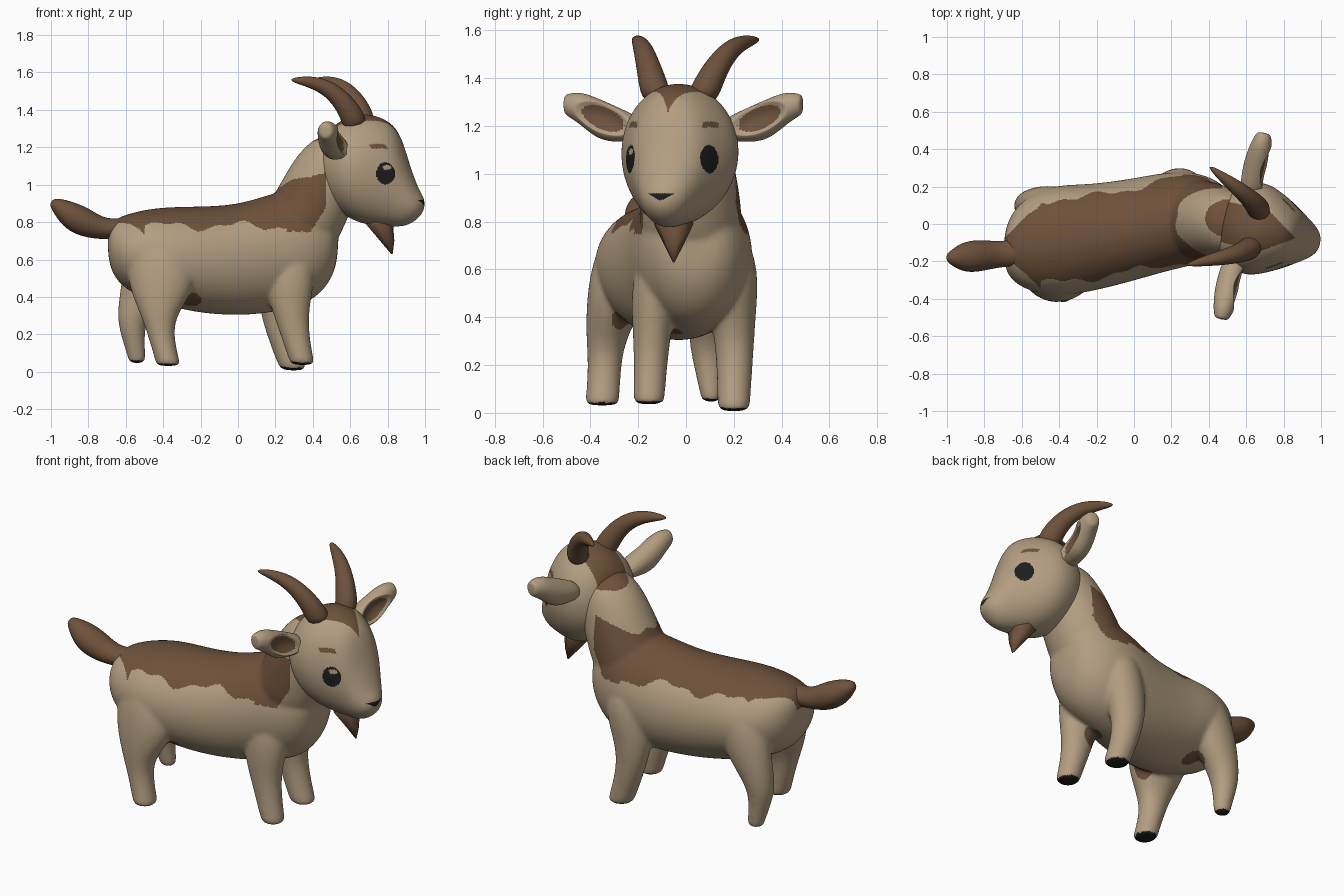
import bpy, bmesh, math
from mathutils import Vector, Matrix

if "Cube" in bpy.data.objects:
    bpy.data.objects.remove(bpy.data.objects["Cube"])


def material(name, rgb):
    m = bpy.data.materials.new(name)
    m.use_nodes = True
    m.diffuse_color = (*rgb, 1)
    m.node_tree.nodes["Principled BSDF"].inputs["Base Color"].default_value = (*rgb, 1)
    return m


MATS = [material("tan coat", (.45, .34, .22)),
        material("brown coat", (.155, .083, .044)),
        material("black", (.012, .012, .013))]
TAN, BROWN, BLACK = range(3)
X, Y, Z = Vector((1, 0, 0)), Vector((0, 1, 0)), Vector((0, 0, 1))


def tube(name, sections, side=Y, axis=None, sides=16):
    """Loft ellipses; a section is (x, y, z, radius along side, other radius)."""
    bm = bmesh.new()
    centres = [Vector(s[:3]) for s in sections]
    rings = []
    for i, (c, s) in enumerate(zip(centres, sections)):
        t = axis or centres[min(i + 1, len(centres) - 1)] - centres[max(i - 1, 0)]
        up = t.cross(side).normalized()
        ring = []
        for k in range(sides):
            a = math.tau * k / sides
            ring.append(bm.verts.new(c + side * s[3] * math.cos(a) + up * s[4] * math.sin(a)))
        rings.append(ring)
    for a, b in zip(rings, rings[1:]):
        for k in range(sides):
            n = (k + 1) % sides
            bm.faces.new((a[k], a[n], b[n], b[k]))
    bm.faces.new(rings[0])
    bm.faces.new(rings[-1])
    bmesh.ops.recalc_face_normals(bm, faces=bm.faces)
    mesh = bpy.data.meshes.new(name)
    bm.to_mesh(mesh)
    bm.free()
    ob = bpy.data.objects.new(name, mesh)
    bpy.context.collection.objects.link(ob)
    return ob


def apply_modifiers(ob):
    deps = bpy.context.evaluated_depsgraph_get()
    mesh = bpy.data.meshes.new_from_object(ob.evaluated_get(deps))
    ob.modifiers.clear()
    ob.data = mesh


def subdivide(ob, levels):
    ob.modifiers.new("subdivision", "SUBSURF").levels = levels
    apply_modifiers(ob)


def finish(ob, rule):
    """Smooth shading, and a colour for each face from rule(centre, normal)."""
    ob.data.materials.clear()
    for m in MATS:
        ob.data.materials.append(m)
    for p in ob.data.polygons:
        p.use_smooth = True
        p.material_index = rule(p.center, p.normal)


def all_brown(c, n):
    return BROWN


# Trunk, neck and legs, fused into one skin
trunk = [(x, y, (top + low) / 2, w, (top - low) / 2) for x, y, top, low, w in [
    (-.70, -.14, .79, .58, .10), (-.63, -.11, .84, .44, .23), (-.45, -.09, .885, .37, .31),
    (-.25, -.08, .89, .31, .295), (0, -.03, .895, .29, .28), (.2, .02, .97, .31, .27),
    (.35, .03, .99, .35, .25), (.46, .03, .95, .42, .20), (.54, .03, .84, .57, .12)]]
neck = [(.28, .02, .68, .23, .22), (.40, .02, .89, .215, .21),
        (.475, .01, 1.07, .19, .195), (.59, 0, 1.22, .15, .15)]
rear_right = [(-.43, -.21, .80, .10, .10), (-.42, -.25, .66, .14, .18), (-.40, -.29, .48, .13, .20),
              (-.425, -.335, .31, .085, .10), (-.415, -.34, .20, .07, .07),
              (-.375, -.35, .05, .073, .066), (-.372, -.35, .03, .07, .065)]
rear_left = [(-.43, .05, .78, .10, .10), (-.43, .08, .64, .13, .17), (-.49, .105, .46, .10, .14),
             (-.565, .095, .30, .085, .085), (-.565, .095, .20, .065, .065),
             (-.54, .105, .07, .045, .048), (-.54, .105, .045, .04, .045)]
front_right = [(.28, -.09, .72, .09, .10), (.28, -.12, .55, .11, .14), (.275, -.14, .40, .09, .12),
               (.29, -.145, .25, .073, .083), (.34, -.155, .06, .067, .067),
               (.346, -.155, .035, .065, .066)]
front_left = [(.27, .14, .77, .11, .11), (.26, .18, .60, .13, .14), (.22, .195, .42, .10, .12),
              (.21, .205, .27, .08, .085), (.285, .2, .04, .07, .075), (.30, .2, .005, .068, .072)]
parts = [tube("body", trunk, axis=X), tube("neck", neck)]
for name, leg in (("rear_right_leg", rear_right), ("rear_left_leg", rear_left),
                  ("front_right_leg", front_right), ("front_left_leg", front_left)):
    parts.append(tube(name, leg, axis=-Z))
for p in parts:
    subdivide(p, 2)
body = parts[0]
bpy.ops.object.select_all(action="DESELECT")
for p in parts:
    p.select_set(True)
bpy.context.view_layer.objects.active = body
bpy.ops.object.join()
skin = body.modifiers.new("skin", "REMESH")
skin.mode, skin.voxel_size = "VOXEL", .0095
relax = body.modifiers.new("relax", "SMOOTH")
relax.factor, relax.iterations = .5, 16
apply_modifiers(body)

THIGH_SPOTS = [Vector((-.26, -.25, .38)), Vector((-.40, .03, .36)), Vector((.24, -.08, .33))]


def body_colour(c, n):
    # hooves under the feet
    if c.z < .09 and n.z < -.6:
        return BLACK
    # saddle with a wavy hem, dropping over the shoulders and narrowing to the tail
    hem = .78 + .02 * math.sin(16 * c.x + 1.5) + .01 * math.sin(37 * c.x)
    if c.x < -.5:
        hem = .72 if abs(c.y + .12) < .22 + .9 * (c.x + .5) else .8
    if c.x > .26:
        hem = .75 + max(0, c.x - .39) * 1.6
    collar = .99 + .3 * max(0, c.x - .2) + .01 * math.sin(40 * c.y)
    if hem < c.z < collar and c.x < .47:
        return BROWN
    # crown marking running down the nape
    if c.z > 1.2 and ((c.x - .5) / .12) ** 2 + ((c.y - .03) / .1) ** 2 < 1:
        return BROWN
    if any((c - s).length < .065 for s in THIGH_SPOTS):
        return BROWN
    return TAN


finish(body, body_colour)

# Tail
tail = tube("tail", [(-.58, -.15, .78, .08, .06), (-.70, -.16, .755, .07, .055),
                     (-.82, -.17, .795, .09, .085), (-.90, -.175, .84, .09, .078),
                     (-.965, -.18, .89, .05, .045), (-1.0, -.18, .91, .02, .02)], sides=10)
subdivide(tail, 2)
finish(tail, all_brown)

# Head, in its own frame, turned a little to its right
TURN = Matrix.Translation((.62, -.02, 0)) @ Matrix.Rotation(math.radians(-13), 4, "Z")
head = tube("head", [(x, 0, (top + low) / 2, w, (top - low) / 2) for x, top, low, w in [
    (-.17, 1.22, .97, .12), (-.11, 1.33, .87, .21), (0, 1.385, .80, .262), (.09, 1.385, .775, .245),
    (.19, 1.35, .77, .192), (.25, 1.28, .77, .155), (.295, 1.12, .78, .122),
    (.35, .975, .815, .085), (.385, .93, .865, .035)]], axis=X)
subdivide(head, 4)


def head_colour(c, n):
    y = abs(c.y)
    # eyes with a small glint, and brows
    if c.x > .1:
        glint = .125 if c.y > 0 else .165
        if math.hypot(c.z - 1.093, y - glint) < .014:
            return TAN
        if math.hypot(c.x - .205, (c.z - 1.06) * .9, y - .157) < .055:
            return BLACK
        if abs(c.z - 1.207 + 8 * (y - .165) ** 2) < .012 and .14 < y < .192:
            return BROWN
    # nose
    if c.x > .33 and .886 + y * .55 < c.z < .918:
        return BLACK
    # crown, pointed towards the brow
    if c.z > 1.15 and -.22 < c.x < .25 and y < min(.11, .65 * (.25 - c.x)):
        return BROWN
    return TAN


finish(head, head_colour)
head.matrix_world = TURN

# Beard
beard = tube("beard", [(.13, 0, .83, .07, .06), (.14, 0, .79, .085, .075), (.18, .01, .70, .04, .04),
                       (.205, .015, .63, .004, .004)], axis=-Z, sides=6)
finish(beard, all_brown)
beard.matrix_world = TURN

# Ears with a hollow, and horns
for side, s in (("left", 1), ("right", -1)):
    ear = tube(side + "_ear", [(-.04, y * s, z, rx, rz) for y, z, rx, rz in [
        (.17, 1.185, .055, .045), (.26, 1.20, .07, .07), (.36, 1.225, .072, .09),
        (.44, 1.275, .06, .07), (.495, 1.288, .045, .048), (.512, 1.29, .03, .038)]],
        side=X, axis=Y)
    subdivide(ear, 3)

    def hollow(c, s=s):
        dy, dz = c.y * s - .335, c.z - 1.232
        u, v = dy * .92 + dz * .39, dz * .92 - dy * .39
        return (u / .125) ** 2 + (v / .058) ** 2

    for v in ear.data.vertices:
        if v.co.x > -.04 and hollow(v.co) < 1:
            v.co.x -= .05 * (1 - hollow(v.co))
    finish(ear, lambda c, n: BROWN if n.x > 0 and hollow(c) < .6 else TAN)
    ear.matrix_world = TURN

    horn = tube(side + "_horn", [(x, y * s, z, r, r) for x, y, z, r in [
        (.04, .09, 1.29, .075), (.01, .12, 1.39, .068), (-.06, .165, 1.49, .054),
        (-.16, .21, 1.55, .042), (-.29, .27, 1.562, .012)]], sides=8)
    subdivide(horn, 2)
    finish(horn, all_brown)
    horn.matrix_world = TURN
